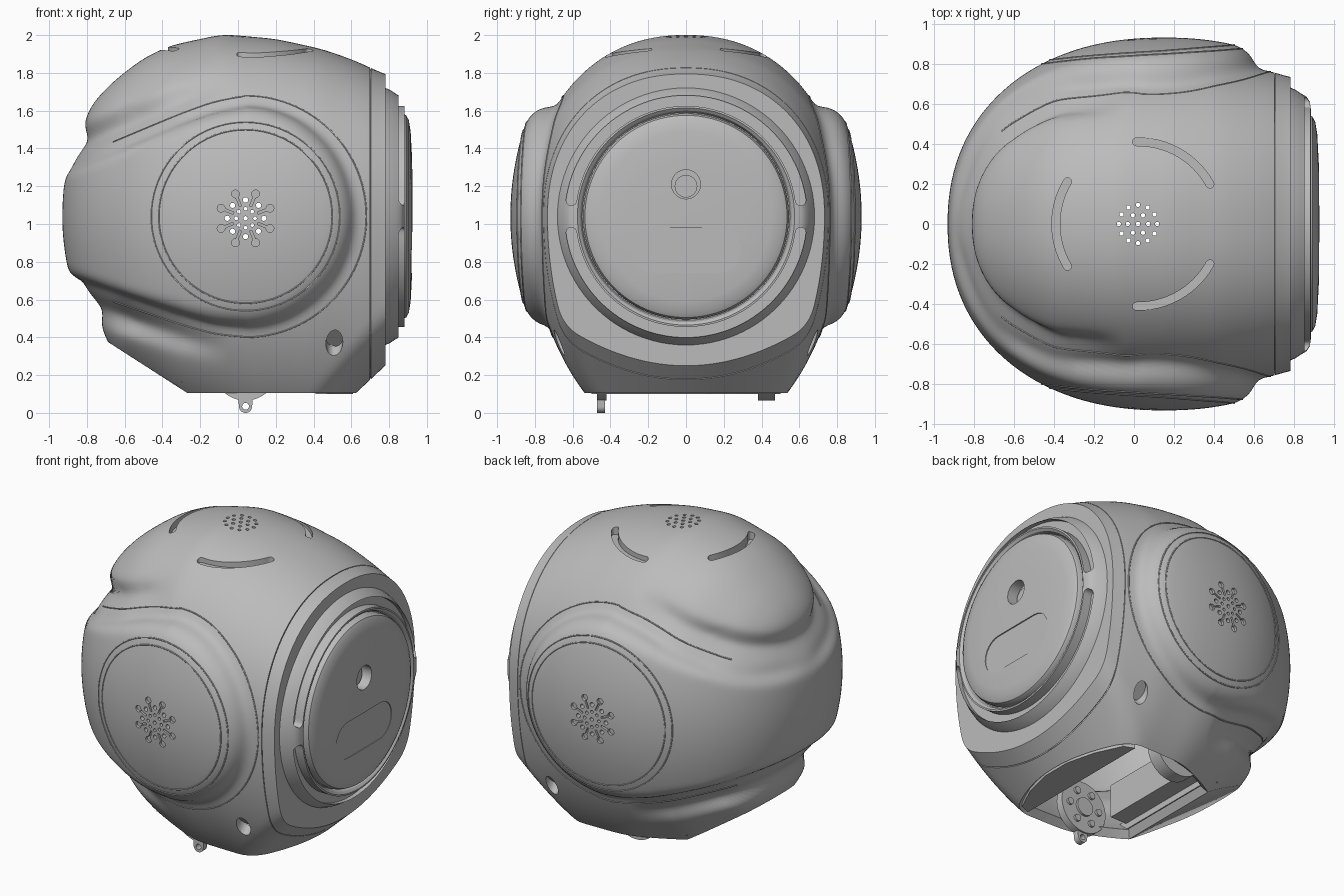
import bpy, bmesh, math
from math import sin, cos, pi, radians, hypot
from mathutils import Vector

if "Cube" in bpy.data.objects:
    bpy.data.objects.remove(bpy.data.objects["Cube"])

grey = bpy.data.materials.new("shell_grey")
grey.use_nodes = True
grey.diffuse_color = (0.5, 0.5, 0.5, 1)
grey.node_tree.nodes["Principled BSDF"].inputs["Base Color"].default_value = (0.5, 0.5, 0.5, 1)
MID = 1.04      # height of the head's centre
EAR_X = 0.04    # centre of the ear pods


def table(points):
    """Smoothed lookup over x from -1 to 1 in steps of 0.005."""
    vals = []
    for i in range(402):
        x = -1 + i * 0.005
        v = points[0][1] if x < points[0][0] else points[-1][1]
        for (x0, v0), (x1, v1) in zip(points, points[1:]):
            if x0 <= x <= x1:
                v = v0 + (v1 - v0) * (x - x0) / (x1 - x0)
        vals.append(v)
    for _ in range(2):
        windows = [vals[max(0, i - 10):i + 11] for i in range(402)]
        vals = [sum(w) / len(w) for w in windows]
    return vals


# Half extents of the shell's cross-section along x, and the band's half height
UP = table([(-.9, .05), (-.87, .35), (-.82, .54), (-.68, .7), (-.5, .84), (-.36, .905), (-.08, .965),
            (.2, .94), (.45, .885), (.62, .825), (.78, .75), (1, .7)])
DOWN = table([(-.9, .05), (-.82, .38), (-.72, .59), (-.66, .75), (-.3, 1.05), (.1, 1.22), (.6, 1.25), (1, 1.25)])
SIDE = table([(-.9, .05), (-.8, .4), (-.68, .58), (-.4, .75), (0, .83), (.4, .82), (.7, .757), (.8, .725), (1, .7)])
BAND = table([(-.93, .27), (-.8, .31), (-.3, .5), (-.13, .555), (.04, .58), (1, .58)])


def look(tab, x):
    t = (min(1, max(-1, x)) + 1) * 200
    i = int(t)
    return tab[i] + (tab[i + 1] - tab[i]) * (t - i)


def smax(a, b, k):
    h = max(k - abs(a - b), 0) / k
    return max(a, b) + h * h * k / 4


def band_edge(x, z):
    if x > EAR_X:
        return hypot(x - EAR_X, z - MID) - 0.58
    return abs(z - MID - 0.04 * (x - EAR_X)) - look(BAND, x)


def field(x, y, z):
    """Negative inside the head: rounded shell, ear-to-ear band, sloping chin."""
    dz = z - MID
    w, h, n = look(SIDE, x), look(UP if dz > 0 else DOWN, x), (2.2 if dz > 0 else 2)
    shell = (((abs(y) / w) ** n + (abs(dz) / h) ** n) ** (1 / n) - 1) * min(w, h)
    d = band_edge(x, z)
    fade = min(1, max(0, (-x - 0.05) / 0.75))
    shell += 0.1 * fade * math.exp(-((d - 0.12) / 0.065) ** 2)
    shell = smax(shell, 0.68 * (x - 0.78) - 0.73 * (z - 0.25 - 0.5 * y * y), 0.06)
    shell = max(shell, -0.9 - x)
    oval = ((abs((x - 0.15) / 1.08) ** 2.2 + abs(y / 0.93) ** 2.2) ** (1 / 2.2) - 1) * 0.93
    band = smax(oval + 0.33 * dz * dz, d, 0.05 + 0.09 * min(1, max(0, x + 0.6)))
    return max(-smax(-shell, -band, 0.035), x - 1)


def solve(inside, lo, hi, steps=14):
    for _ in range(steps):
        m = (lo + hi) / 2
        lo, hi = (m, hi) if inside(m) else (lo, m)
    return lo


def surface_y(x, z):
    return solve(lambda y: field(x, y, z) < 0, 0, 1.1)


def finish(name, bm, merge=False):
    if merge:
        bmesh.ops.remove_doubles(bm, verts=bm.verts, dist=1e-5)
    bmesh.ops.recalc_face_normals(bm, faces=bm.faces)
    me = bpy.data.meshes.new(name)
    bm.to_mesh(me)
    bm.free()
    ob = bpy.data.objects.new(name, me)
    bpy.context.collection.objects.link(ob)
    me.materials.append(grey)
    return ob


def smooth(ob, cutters=(), thickness=0):
    """Apply a wall thickness and cutters, then smooth with sharp edges kept."""
    bpy.ops.object.select_all(action='DESELECT')
    ob.select_set(True)
    bpy.context.view_layer.objects.active = ob
    if thickness:
        m = ob.modifiers.new("wall", 'SOLIDIFY')
        m.thickness, m.offset = thickness, -1
    for c in cutters:
        m = ob.modifiers.new("cut", 'BOOLEAN')
        m.operation, m.solver, m.object = 'DIFFERENCE', 'EXACT', c
        c.hide_render = True
    for m in list(ob.modifiers):
        bpy.ops.object.modifier_apply(modifier=m.name)
    for c in cutters:
        bpy.data.objects.remove(c)
    bpy.ops.object.shade_smooth_by_angle(angle=radians(32))
    return ob


# Drawing planes for outlines: on the ear, on the face, on the top
EAR = lambda u, v, t: (u, t, v)
FACE = lambda u, v, t: (t, u, v)
TOP = lambda u, v, t: (u, v, t)


def prism(bm, outline, plane, lo, hi):
    a = [bm.verts.new(plane(u, v, lo)) for u, v in outline]
    b = [bm.verts.new(plane(u, v, hi)) for u, v in outline]
    bm.faces.new(a)
    bm.faces.new(b[::-1])
    for i in range(len(a)):
        j = (i + 1) % len(a)
        bm.faces.new((a[j], a[i], b[i], b[j]))


def arc(u, v, r, a0, a1, n):
    return [(u + r * cos(a0 + (a1 - a0) * i / n), v + r * sin(a0 + (a1 - a0) * i / n))
            for i in range(n + 1)]


def circle(u, v, r, n=16):
    return arc(u, v, r, 0, 2 * pi, n)[:-1]


def arc_slot(u, v, r, a0, a1, half, n=32):
    a0, a1 = radians(a0), radians(a1)
    end = lambda a, s: arc(u + r * cos(a), v + r * sin(a), half, s, s + pi, 6)[1:-1]
    return (arc(u, v, r + half, a0, a1, n) + end(a1, a1)
            + arc(u, v, r - half, a1, a0, n) + end(a0, a0 + pi))


def rect(u0, u1, v0, v1):
    return [(u0, v0), (u1, v0), (u1, v1), (u0, v1)]


def solid(name, *prisms):
    bm = bmesh.new()
    for p in prisms:
        prism(bm, *p)
    return finish(name, bm)


def lathe(name, profile):
    bm = bmesh.new()
    vs = [bm.verts.new((x, 0, MID + r)) for r, x in profile]
    es = [bm.edges.new(p) for p in zip(vs, vs[1:])]
    bmesh.ops.spin(bm, geom=vs + es, cent=(0, 0, MID), axis=(1, 0, 0), angle=2 * pi,
                   steps=96, use_merge=True)
    return finish(name, bm, True)


# Head skin: a cube sphere pushed out to the surface, eased at the back grooves
skin = bmesh.new()
bmesh.ops.create_cube(skin, size=2)
bmesh.ops.subdivide_edges(skin, edges=skin.edges[:], cuts=70, use_grid_fill=True)
for v in skin.verts:
    d = Vector([math.tan(c * pi / 4) for c in v.co]).normalized()
    r = solve(lambda m: field(d.x * m, d.y * m, MID + d.z * m) < 0, 0.4, 1.6)
    v.co = d * r + Vector((0, 0, MID))
for _ in range(3):
    bmesh.ops.smooth_vert(skin, verts=[v for v in skin.verts if v.co.x < -0.3], factor=0.5,
                          use_axis_x=True, use_axis_y=True, use_axis_z=True)


def trim(bm, co, normal, fill=False):
    res = bmesh.ops.bisect_plane(bm, geom=bm.verts[:] + bm.edges[:] + bm.faces[:], dist=1e-5,
                                 plane_co=co, plane_no=normal, clear_outer=True)
    if fill:
        cut = [e for e in res["geom_cut"] if isinstance(e, bmesh.types.BMEdge)]
        bmesh.ops.edgeloop_fill(bm, edges=cut)


front = skin.copy()
trim(skin, (0.70, 0, 0), (1, 0, 0))
trim(skin, (-0.68, 0, 0.37), (-0.54, 0, -0.84), True)
trim(skin, (0, 0, 0.105), (0, 0, -1))
trim(front, (0.704, 0, 0), (-1, 0, 0))
trim(front, (0.78, 0, 0), (1, 0, 0), True)
head = finish("head_shell", skin)
front_rim = finish("front_rim", front)

# Speaker holes in the ears and top, arc slots on top, and oval side vents
holes, spokes = [], []
for s in (-1, 1):
    def ear(r, a, size, shallow=False):
        u, v = EAR_X + r * cos(radians(a)), 1.03 + r * sin(radians(a))
        depth = surface_y(u, v) - 0.018 if shallow else 0.7
        holes.append((circle(u, v, size, 12), EAR, s * depth, s * 1.0))
    ear(0, 0, 0.012)
    for k in range(8):
        ear(0.05, 45 * k, 0.01)
        ear(0.097, 45 * k, 0.014)
        ear(0.14, 45 * k + 22.5, 0.021, True)
        a = radians(45 * k + 22.5)
        bar = [(EAR_X + p * cos(a) - q * sin(a), 1.03 + p * sin(a) + q * cos(a))
               for p, q in rect(0.07, 0.128, -0.006, 0.006)]
        spokes.append((bar, EAR, s * (surface_y(*bar[1]) - 0.012), s * 1.0))
    vent_y = surface_y(0.51, 0.37)
    tilt = lambda u, v, t, s=s, y=vent_y: (0.51 + u, s * (y + 0.7 * t + 0.7 * v), 0.37 - 0.7 * t + 0.7 * v)
    spokes.append(([(u, 1.5 * v) for u, v in circle(0, 0, 0.045, 24)], tilt, -0.04, 0.2))
for r, count in ((0, 1), (0.05, 6), (0.095, 12)):
    for k in range(count):
        a = 2 * pi * k / count
        holes.append((circle(0.02 + r * cos(a), r * sin(a), 0.011, 12), TOP, 1.8, 2.1))
for mid in (60, 180, 300):
    holes.append((arc_slot(0.02, 0, 0.41, mid - 31, mid + 31, 0.02), TOP, 1.875, 2.1))
smooth(head, [solid("hole_cutter", *holes), solid("spoke_cutter", *spokes)], 0.06)
smooth(front_rim, (), 0.04)

# Face: raised ring with two arc slots, and the domed disc
ring = lathe("face_ring", [(0, .84), (.55, .84), (.56, .87), (.575, .882), (.61, .877), (.635, .86),
                           (.65, .835), (.67, .805), (.685, .77), (0, .77)])
smooth(ring, [solid("ring_cutter", *[(arc_slot(0, MID, 0.613, a + 8, a + 172, 0.028, 64), FACE, 0.82, 1)
                                     for a in (0, 180)])])
disc = lathe("face_disc", [(0, .925), (.3, .922), (.45, .914), (.51, .904), (.535, .89), (.545, .87),
                           (.545, .8), (0, .8)])
pocket = arc(0.17, 0.86, 0.12, -pi / 2, pi / 2, 12) + arc(-0.17, 0.86, 0.12, pi / 2, 3 * pi / 2, 12)
smooth(disc, [solid("disc_cutter", (circle(0, 1.21, 0.077, 32), FACE, 0.85, 1),
                    (pocket, FACE, 0.916, 1))])
solid("camera_core", (circle(0, 1.2, 0.06, 24), FACE, 0.84, 0.865))


# Fine seams that follow the surface round each ear
def seam(name, path, side, closed):
    cu = bpy.data.curves.new(name, 'CURVE')
    cu.dimensions, cu.bevel_depth, cu.bevel_resolution = '3D', 0.004, 1
    sp = cu.splines.new('POLY')
    sp.points.add(len(path) - 1)
    sp.use_cyclic_u = closed
    for p, (x, z) in zip(sp.points, path):
        p.co = (x, side * surface_y(x, z), z, 1)
    cu.materials.append(grey)
    bpy.context.collection.objects.link(bpy.data.objects.new(name, cu))


def trail(up):
    xs = [EAR_X - 0.02 * i for i in range(1, 36)]
    return [(x, MID + 0.04 * (x - EAR_X) + up * (look(BAND, x) + 0.06)) for x in xs]


for s, label in ((-1, "right"), (1, "left")):
    for r in (0.46, 0.5):
        seam("ear_ring_" + label, circle(EAR_X, MID, r, 96), s, True)
    seam("band_seam_" + label, trail(1)[::-1] + arc(EAR_X, MID, 0.64, pi / 2, -pi / 2, 48) + trail(-1),
         s, False)

# Underside: chin plate, neck motors, rail and hanging lug
chin = [(0.41, -0.5), (0.48, -0.47), (0.56, -0.3), (0.61, -0.1)]
solid("chin_plate", (chin + [(x, -y) for x, y in chin[::-1]], TOP, 0.1, 0.14))
solid("motor_box", (rect(-0.32, -0.12, -0.36, 0.36), TOP, 0.2, 0.42))
solid("motor_rail", (rect(-0.3, -0.24, -0.42, 0.42), TOP, 0.16, 0.22))
DISC_Z = 0.235
for name, y0, y1 in (("right_neck_disc", -0.47, -0.42), ("left_neck_disc", 0.38, 0.47)):
    inner = y1 if y0 < 0 else y0
    step = 0.015 if y0 < 0 else -0.015
    smooth(solid(name, (circle(EAR_X, DISC_Z, 0.17, 48), EAR, y0, y1)))
    smooth(solid(name + "_bolts", (circle(EAR_X, DISC_Z, 0.06, 24), EAR, inner, inner + step),
                 *[(circle(EAR_X + 0.11 * cos(k * pi / 3), DISC_Z + 0.11 * sin(k * pi / 3), 0.022), EAR,
                    inner, inner + step) for k in range(6)]))
lug = arc(EAR_X, 0.035, 0.035, pi, 2 * pi, 16) + [(EAR_X + 0.04, 0.1), (EAR_X - 0.04, 0.1)]
smooth(solid("neck_lug", (lug, EAR, -0.47, -0.43)),
       [solid("lug_cutter", (circle(EAR_X, 0.035, 0.018), EAR, -0.6, -0.3))])
